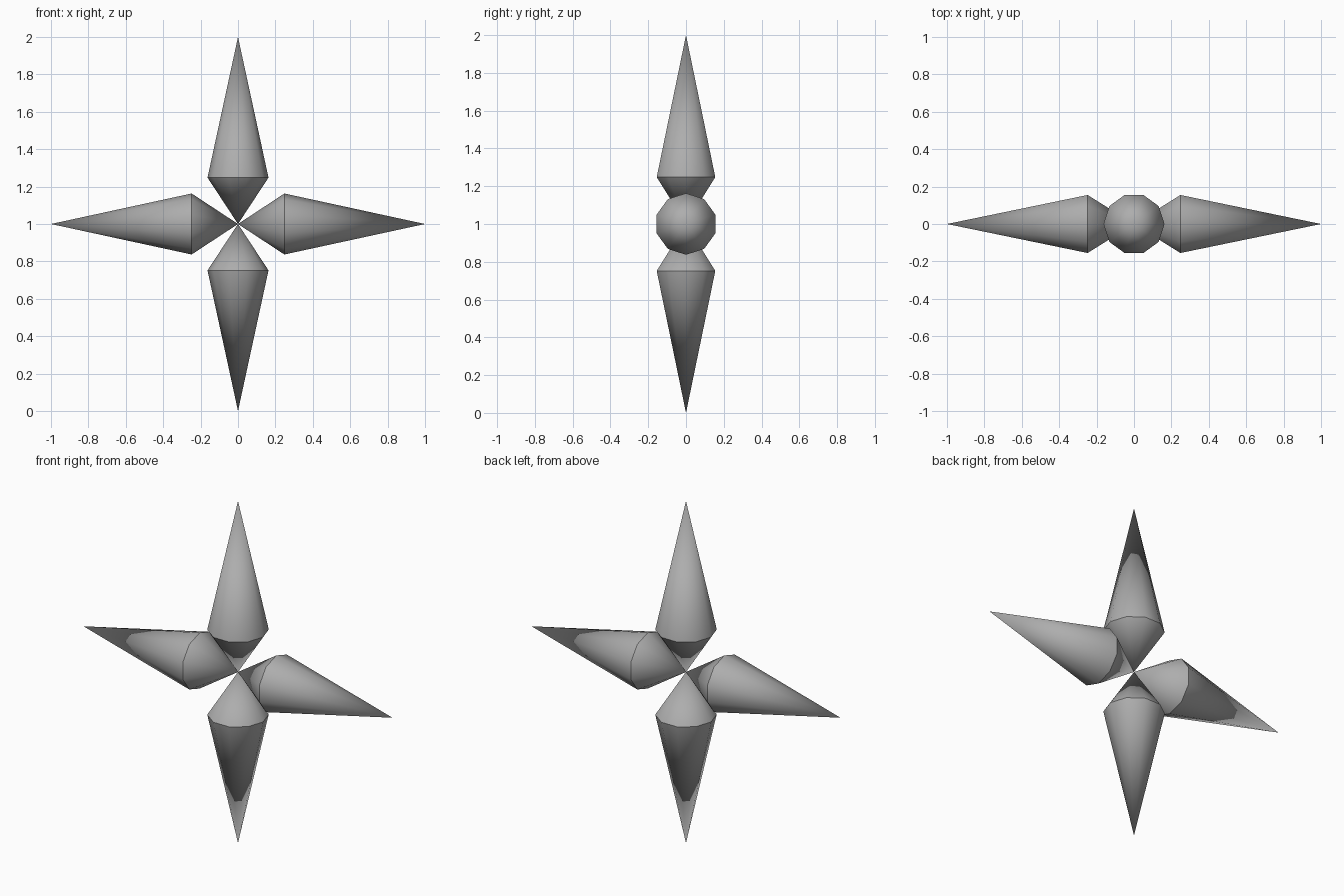
import bpy, bmesh, math
from mathutils import Matrix, Vector

if "Cube" in bpy.data.objects:
    bpy.data.objects.remove(bpy.data.objects["Cube"])

SIDES = 10
PROFILE = [(0, 0), (0.163, 0.248), (0, 1.0)]  # radius, distance from centre

# Dark grey surface
grey = bpy.data.materials.new("dark_grey")
grey.diffuse_color = (0.42, 0.42, 0.42, 1)
grey.use_nodes = True
grey.node_tree.nodes["Principled BSDF"].inputs["Base Color"].default_value = grey.diffuse_color


def spike(name, angle):
    """Ten-sided double cone starting at the hub, turned about the y axis."""
    bm = bmesh.new()
    verts = [bm.verts.new((r, 0, h)) for r, h in PROFILE]
    edges = [bm.edges.new(pair) for pair in zip(verts, verts[1:])]
    bmesh.ops.spin(bm, geom=verts + edges, cent=(0, 0, 0), axis=(0, 0, 1),
                   angle=math.tau, steps=SIDES)
    bmesh.ops.remove_doubles(bm, verts=bm.verts[:], dist=1e-4)
    bmesh.ops.recalc_face_normals(bm, faces=bm.faces[:])
    bm.transform(Matrix.Rotation(angle, 4, 'Y'))

    # Smooth cones with a crisp ring at the widest point
    for f in bm.faces:
        f.smooth = True
    axis = Matrix.Rotation(angle, 3, 'Y') @ Vector((0, 0, 1))
    for e in bm.edges:
        d = (e.verts[1].co - e.verts[0].co).dot(axis)
        e.smooth = abs(d) > 1e-3

    mesh = bpy.data.meshes.new(name)
    bm.to_mesh(mesh)
    bm.free()
    mesh.materials.append(grey)
    obj = bpy.data.objects.new(name, mesh)
    obj.location.z = 1.0
    bpy.context.collection.objects.link(obj)


# Four spikes meeting at the centre
for i, side in enumerate(("top", "right", "bottom", "left")):
    spike(side + "_spike", i * math.pi / 2)
